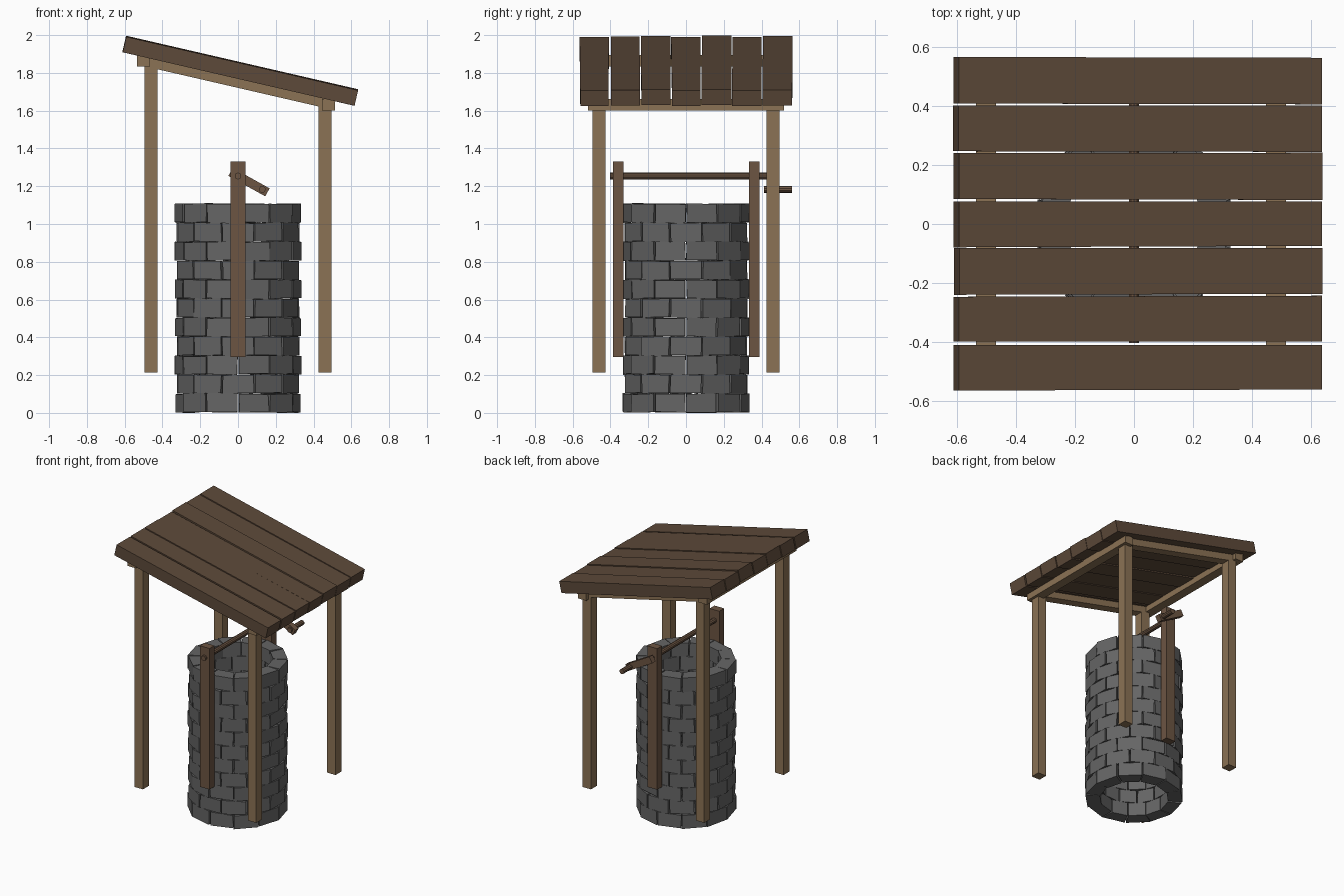
import bpy, bmesh, math, random
from mathutils import Matrix, Vector

if "Cube" in bpy.data.objects:
    bpy.data.objects.remove(bpy.data.objects["Cube"])

random.seed(4)


def material(name, rgb):
    m = bpy.data.materials.new(name)
    m.diffuse_color = (*rgb, 1)
    m.use_nodes = True
    m.node_tree.nodes["Principled BSDF"].inputs["Base Color"].default_value = m.diffuse_color
    return m


STONE = material("stone", (0.13, 0.13, 0.13))
POST = material("light wood", (0.26, 0.17, 0.09))
WINCH = material("brown wood", (0.15, 0.09, 0.055))
ROOF = material("dark wood", (0.11, 0.068, 0.042))


def finish(bm, name, mat):
    bmesh.ops.recalc_face_normals(bm, faces=bm.faces)
    me = bpy.data.meshes.new(name)
    bm.to_mesh(me)
    bm.free()
    me.materials.append(mat)
    ob = bpy.data.objects.new(name, me)
    bpy.context.collection.objects.link(ob)
    return ob


def hexa(bm, corners):
    # Closed six-sided block from bottom four and top four corners
    v = [bm.verts.new(c) for c in corners]
    for f in ((3, 2, 1, 0), (4, 5, 6, 7), (0, 1, 5, 4),
              (1, 2, 6, 5), (2, 3, 7, 6), (3, 0, 4, 7)):
        bm.faces.new([v[i] for i in f])


def box(name, mat, lo, hi, tilt=None):
    bm = bmesh.new()
    (a, b, c), (d, e, f) = lo, hi
    hexa(bm, [(x, y, z) for z in (c, f) for x, y in ((a, b), (d, b), (d, e), (a, e))])
    if tilt:
        bm.transform(tilt)
    return finish(bm, name, mat)


def rod(name, mat, x, z, y0, y1, r):
    bm = bmesh.new()
    bmesh.ops.create_cone(bm, cap_ends=True, segments=10, radius1=r, radius2=r, depth=y1 - y0,
                          matrix=Matrix.Translation((x, (y0 + y1) / 2, z)) @ Matrix.Rotation(math.pi / 2, 4, 'X'))
    return finish(bm, name, mat)


# Stone shaft: 11 staggered courses of 12 uneven wedge bricks
N, COURSES, H = 12, 11, 0.1005
step = 2 * math.pi / N
bm = bmesh.new()
for k in range(COURSES):
    for i in range(N):
        a = (i + (k % 2) / 2 + 0.5) * step
        r1 = 0.333 + random.uniform(-0.004, 0.004)
        corners = []
        for z in (k * H + 0.003, (k + 1) * H + 0.001):
            z += random.uniform(-0.002, 0.002)
            for r, s in ((0.235, -1), (r1, -1), (r1, 1), (0.235, 1)):
                t = a + s * (step / 2 - random.uniform(0.002, 0.022))
                corners.append((r * math.cos(t), r * math.sin(t),
                                max(0, z + random.uniform(-0.003, 0.003))))
        hexa(bm, corners)
finish(bm, "stone_shaft", STONE)

# Roof frame: local x runs down the slope, z = 0 is the underside of the planks
tilt = Matrix.Translation((0, 0, 1.772)) @ Matrix.Rotation(math.radians(13), 4, 'Y')

# Four roof posts
for x, top, side in ((-0.46, 1.85, "left"), (0.46, 1.635, "right")):
    for y, end in ((-0.46, "front"), (0.46, "back")):
        box(f"{end}_{side}_roof_post", POST, (x - 0.034, y - 0.034, 0.213), (x + 0.034, y + 0.034, top))

# Beams along and across the slope
for y, end in ((-0.46, "front"), (0.46, "back")):
    box(f"{end}_sloping_beam", POST, (-0.49, y - 0.034, -0.05), (0.48, y + 0.034, 0), tilt)
for x, z, side in ((-0.5, 1.865, "left"), (0.48, 1.632, "right")):
    box(f"{side}_cross_beam", POST, (x - 0.034, -0.52, z - 0.03), (x + 0.034, 0.52, z + 0.03))

# Seven slightly tapered roof planks
bm = bmesh.new()
W = 1.13 / 7
for i in range(7):
    y = -0.565 + (i + 0.5) * W
    h = W / 2
    j = [random.uniform(0, 0.007) for _ in range(4)]
    dz = random.uniform(-0.004, 0.002)
    x0, x1 = -0.626 + random.uniform(-0.002, 0.002), 0.634
    corners = [(x, yy, z) for z in (dz, 0.084 + dz)
               for x, yy in ((x0, y - h + j[0]), (x1, y - h + j[1]), (x1, y + h - j[2]), (x0, y + h - j[3]))]
    hexa(bm, [tilt @ Vector(c) for c in corners])
finish(bm, "roof_planks", ROOF)

# Winch: two uprights, axle, crank arm and grip
for y, end in ((-0.358, "front"), (0.362, "back")):
    box(f"{end}_winch_upright", WINCH, (-0.039, y - 0.028, 0.295), (0.039, y + 0.028, 1.33))
rod("winch_axle", WINCH, 0, 1.254, -0.403, 0.455, 0.018)
crank = Matrix.Translation((0, 0, 1.254)) @ Matrix.Rotation(math.radians(29), 4, 'Y')
box("crank_arm", WINCH, (-0.045, 0.425, -0.024), (0.178, 0.465, 0.024), crank)
rod("crank_grip", WINCH, 0.128, 1.183, 0.413, 0.562, 0.018)
